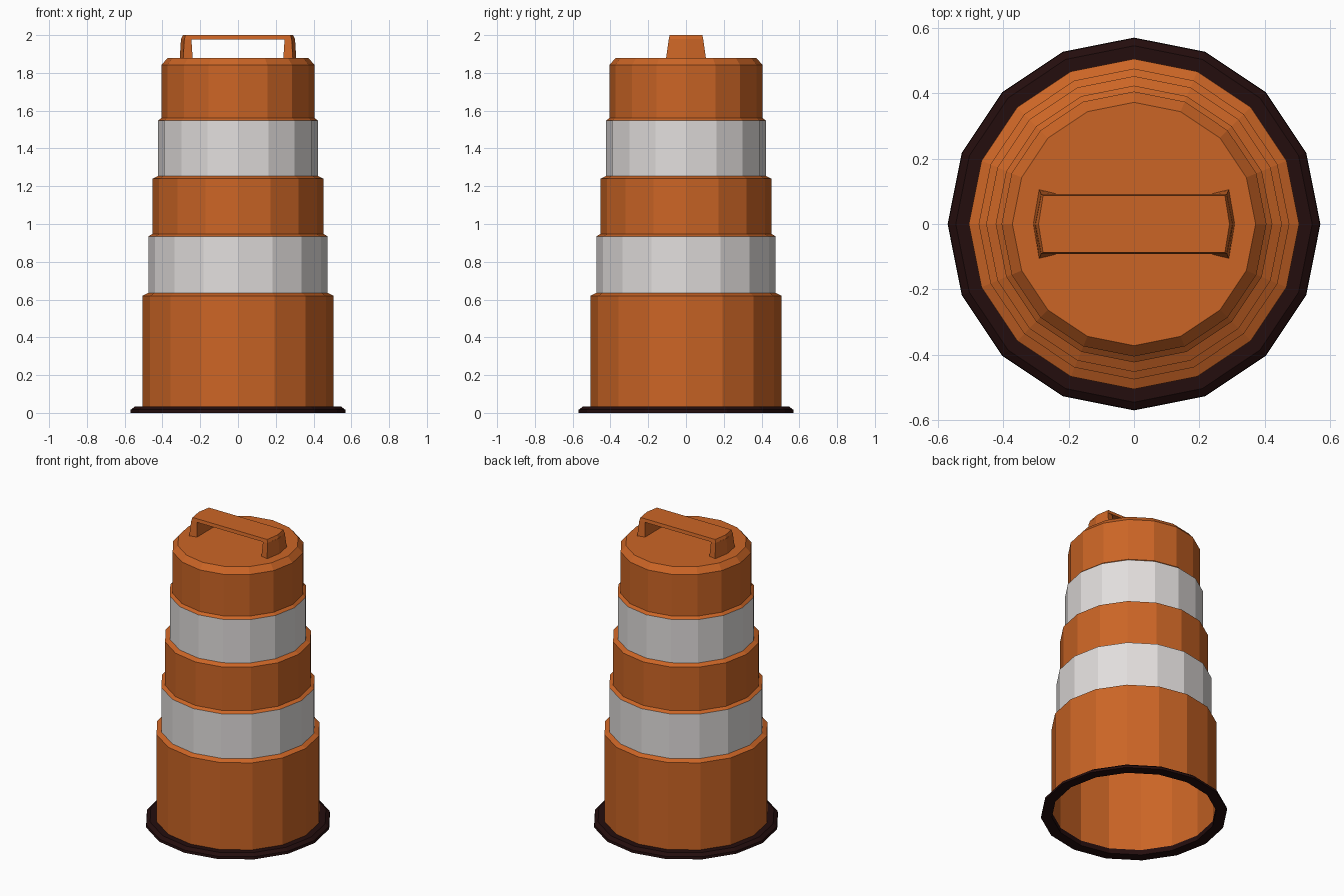
import bpy, bmesh, math

if "Cube" in bpy.data.objects:
    bpy.data.objects.remove(bpy.data.objects["Cube"])

SIDES = 16

def material(name, rgb):
    m = bpy.data.materials.new(name)
    m.diffuse_color = (*rgb, 1)
    m.use_nodes = True
    m.node_tree.nodes["Principled BSDF"].inputs["Base Color"].default_value = m.diffuse_color
    return m

orange = material("orange plastic", (0.60, 0.13, 0.019))
white = material("reflective white", (0.76, 0.73, 0.72))
black = material("dark rubber", (0.017, 0.004, 0.004))

def finish(name, bm, mats, normals=True):
    if normals:
        bmesh.ops.recalc_face_normals(bm, faces=bm.faces)
    me = bpy.data.meshes.new(name)
    bm.to_mesh(me)
    bm.free()
    for m in mats:
        me.materials.append(m)
    ob = bpy.data.objects.new(name, me)
    bpy.context.collection.objects.link(ob)
    return ob

def ring(bm, r, z):
    return [bm.verts.new((r * math.cos(2 * math.pi * i / SIDES),
                          r * math.sin(2 * math.pi * i / SIDES), z)) for i in range(SIDES)]

def bridge(bm, a, b, mat=0):
    n = len(a)
    for i in range(n):
        j = (i + 1) % n
        bm.faces.new((a[i], a[j], b[j], b[i])).material_index = mat

# Stepped barrel shell, open underneath: (radius, height, colour of the band above)
profile = [(0.505, 0.0, 0), (0.505, 0.62, 0), (0.475, 0.635, 1), (0.475, 0.935, 0),
           (0.452, 0.947, 0), (0.452, 1.24, 0), (0.423, 1.255, 1), (0.423, 1.547, 0),
           (0.405, 1.562, 0), (0.405, 1.842, 0), (0.372, 1.88, 0)]
bm = bmesh.new()
rings = [ring(bm, r, z) for r, z, _ in profile]
for k in range(len(rings) - 1):
    bridge(bm, rings[k], rings[k + 1], profile[k][2])
bm.faces.new(rings[-1])
finish("barrel_body", bm, [orange, white], normals=False)

# Flat rubber base ring
bm = bmesh.new()
rings = [ring(bm, r, z) for r, z in ((0.57, 0), (0.568, 0.017), (0.545, 0.034), (0.503, 0.034), (0.503, 0))]
for k in range(len(rings)):
    bridge(bm, rings[k], rings[(k + 1) % len(rings)])
finish("rubber_base", bm, [black])

# Carry handle: two tapered bowed legs and a flat grip
def prism(name, sections):
    bm = bmesh.new()
    lo, hi = [[bm.verts.new(p) for p in s] for s in sections]
    bridge(bm, lo, hi)
    bm.faces.new(lo)
    bm.faces.new(hi)
    finish(name, bm, [orange])

def leg_section(s, inner, outer, bow, yi, yo, z):
    return [(s * x, y, z) for x, y in ((inner, -yi), (outer, -yo), (bow, 0), (outer, yo), (inner, yi))]

for side, s in (("left", -1), ("right", 1)):
    prism(side + "_handle_leg", [leg_section(s, 0.240, 0.290, 0.308, 0.093, 0.105, 1.88),
                                 leg_section(s, 0.247, 0.284, 0.302, 0.086, 0.091, 1.98)])

def grip_section(x, bow, y, z):
    return [(-x, -y, z), (x, -y, z), (bow, 0, z), (x, y, z), (-x, y, z), (-bow, 0, z)]

prism("handle_grip", [grip_section(0.284, 0.302, 0.091, 1.978), grip_section(0.278, 0.292, 0.087, 2.0)])
